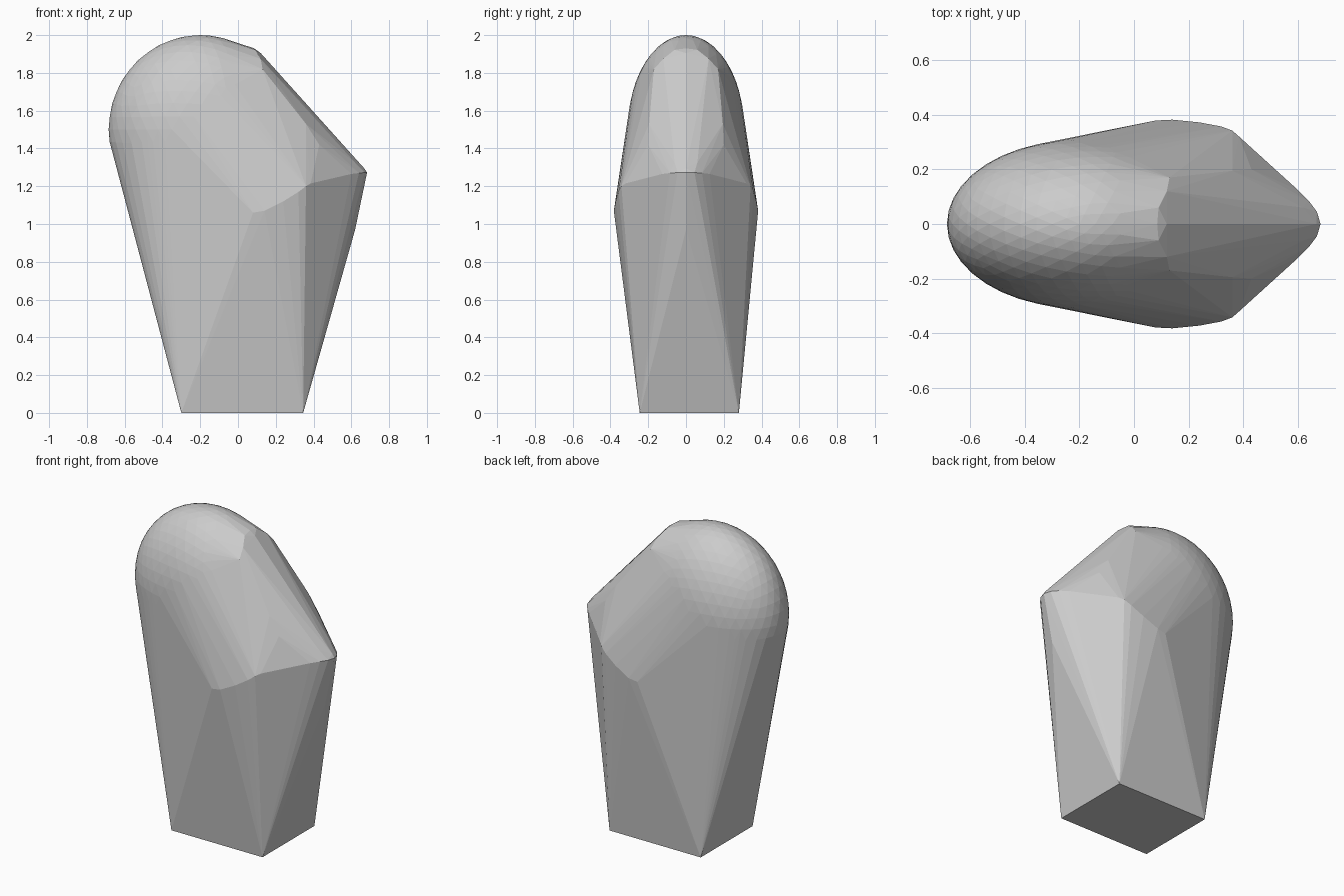
import bpy, bmesh
from mathutils import Vector

if "Cube" in bpy.data.objects:
    bpy.data.objects.remove(bpy.data.objects["Cube"])

bm = bmesh.new()

# rounded dome, an ellipsoid cut off on its right side
bmesh.ops.create_icosphere(bm, subdivisions=4, radius=1.0)
for v in bm.verts:
    v.co = Vector((-0.2 + 0.485 * v.co.x, 0.308 * v.co.y, 1.5 + 0.5 * v.co.z))
bmesh.ops.delete(bm, geom=[v for v in bm.verts if v.co.x > 0.1 or v.co.z < 1.42],
                 context='VERTS')

# rectangular foot
for x in (-0.30, 0.345):
    for y in (-0.245, 0.28):
        bm.verts.new((x, y, 0))

# mirrored points: dome rim, widest ridge, shoulder and nose
half = [
    (0.09, 0.06, 1.922), (0.12, 0.12, 1.875), (0.13, 0.17, 1.82),
    (0.08, 0.379, 1.06), (0.14, 0.382, 1.07), (0.24, 0.372, 1.12),
    (0.32, 0.357, 1.17), (0.36, 0.342, 1.20), (0.385, 0.32, 1.215),
    (0.43, 0.20, 1.42), (0.36, 0.195, 1.53),
    (0.60, 0.125, 1.265), (0.64, 0.085, 1.27), (0.67, 0.045, 1.272),
    (0.62, 0.06, 1.325),
]
for x, y, z in half:
    for s in (-1, 1):
        bm.verts.new((x, s * y, z))

# centre line: top end, slope end, nose tip, belly
for x, z in ((0.085, 1.93), (0.12, 1.905), (0.64, 1.322), (0.668, 1.295),
             (0.683, 1.272), (0.62, 0.97)):
    bm.verts.new((x, 0, z))

# wrap everything in one convex skin
bmesh.ops.delete(bm, geom=bm.edges[:], context='EDGES_FACES')
hull = bmesh.ops.convex_hull(bm, input=bm.verts[:])
bmesh.ops.delete(bm, geom=[v for v in bm.verts if not v.link_faces], context='VERTS')
bmesh.ops.recalc_face_normals(bm, faces=bm.faces[:])

mesh = bpy.data.meshes.new("faceted_rock")
bm.to_mesh(mesh)
bm.free()
rock = bpy.data.objects.new("faceted_rock", mesh)
bpy.context.collection.objects.link(rock)
